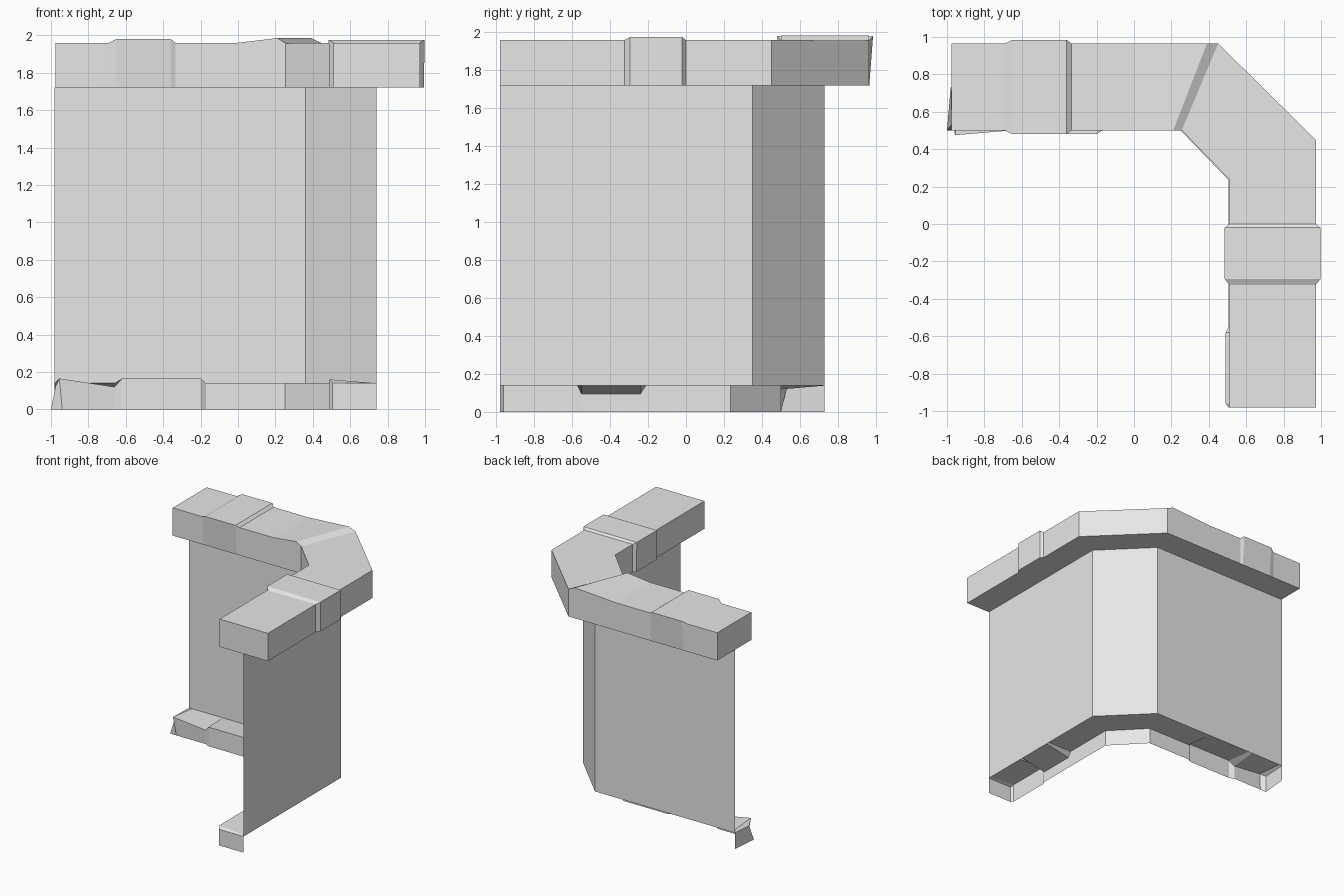
import bpy
import bmesh

cube = bpy.data.objects.get("Cube")
if cube:
    bpy.data.objects.remove(cube)

stone = bpy.data.materials.new("grey_stone")
stone.use_nodes = True
stone.diffuse_color = (0.8, 0.8, 0.8, 1)
stone.node_tree.nodes["Principled BSDF"].inputs["Base Color"].default_value = (0.8, 0.8, 0.8, 1)


def loft(name, sections, strips, ends):
    """Join matching points of neighbouring cross-sections with flat faces."""
    bm = bmesh.new()
    rings = [[bm.verts.new(p) for p in s] for s in sections]
    n = len(rings[0])
    for a, b in zip(rings, rings[1:]):
        for i in range(strips):
            j = (i + 1) % n
            bm.faces.new((a[i], a[j], b[j], b[i]))
    if ends:
        bm.faces.new(rings[0][::-1])
        bm.faces.new(rings[-1])
    bmesh.ops.delete(bm, geom=[v for v in bm.verts if not v.link_faces], context='VERTS')
    mesh = bpy.data.meshes.new(name)
    bm.to_mesh(mesh)
    bm.free()
    mesh.materials.append(stone)
    obj = bpy.data.objects.new(name, mesh)
    bpy.context.scene.collection.objects.link(obj)
    return obj


BASE_TOP, CAP_BOTTOM, CAP_TOP = 0.14, 1.72, 1.96

# Thin wall panel with a chamfered corner
wall_path = [(-0.98, 0.73), (0.36, 0.73), (0.74, 0.35), (0.74, -0.98)]
loft("wall_panel", [[(x, y, CAP_BOTTOM), (x, y, BASE_TOP)] for x, y in wall_path], 1, False)


# Coping: inner and outer edges, with raised bands and a lifted corner joint
def cap(inner, outer, top=CAP_TOP, grow=(0, 0), foot=0.0):
    (ix, iy), (ox, oy), (gx, gy) = inner, outer, grow
    return [(ix - gx, iy - gy, top), (ix - gx * foot, iy - gy * foot, CAP_BOTTOM),
            (ox + gx * foot, oy + gy * foot, CAP_BOTTOM), (ox + gx, oy + gy, top)]


def back_leg(x, top=CAP_TOP, grow=0):
    return cap((x, 0.5), (x, 0.965), top, (0, grow))


def side_leg(y, top=CAP_TOP, grow=0):
    return cap((0.51, y), (0.972, y), top, (grow, 0), 0.9)


loft("coping", [
    back_leg(-0.975), back_leg(-0.69),
    back_leg(-0.65, 1.98, 0.02), back_leg(-0.36, 1.98, 0.02),
    back_leg(-0.335), back_leg(0.0),
    cap((0.21, 0.5), (0.39, 0.965), 1.985),
    cap((0.255, 0.5), (0.45, 0.965), 1.957),
    cap((0.51, 0.24), (0.972, 0.45)),
    side_leg(0.0), side_leg(-0.02, 1.975, 0.025),
    side_leg(-0.295, 1.975, 0.025), side_leg(-0.325), side_leg(-0.98),
], 4, True)


# Plinth on the inner side, open behind, with worn and raised blocks
def plinth(wall, lip, foot):
    return [(*wall, BASE_TOP), lip, (*foot, 0), (*wall, 0)]


def back_foot(x, y=0.5, z=BASE_TOP):
    return plinth((x, 0.73), (x, y, z), (x, y))


def side_foot(y, x=0.505, z=BASE_TOP):
    return plinth((0.74, y), (x, y, z), (x, y))


loft("plinth", [
    plinth((-0.98, 0.73), (-0.975, 0.53, 0.125), (-1.0, 0.5)),
    plinth((-0.95, 0.73), (-0.955, 0.475, 0.165), (-0.94, 0.5)),
    back_foot(-0.66, z=0.12), back_foot(-0.62, 0.48, 0.165),
    back_foot(-0.2, 0.48, 0.165), back_foot(-0.17),
    plinth((0.36, 0.73), (0.25, 0.5, BASE_TOP), (0.25, 0.5)),
    plinth((0.74, 0.35), (0.505, 0.235, BASE_TOP), (0.505, 0.235)),
    side_foot(-0.21), side_foot(-0.24, z=0.095), side_foot(-0.55, z=0.095),
    side_foot(-0.58, 0.49, 0.16), side_foot(-0.96, 0.49, 0.16), side_foot(-0.98),
], 2, True)
